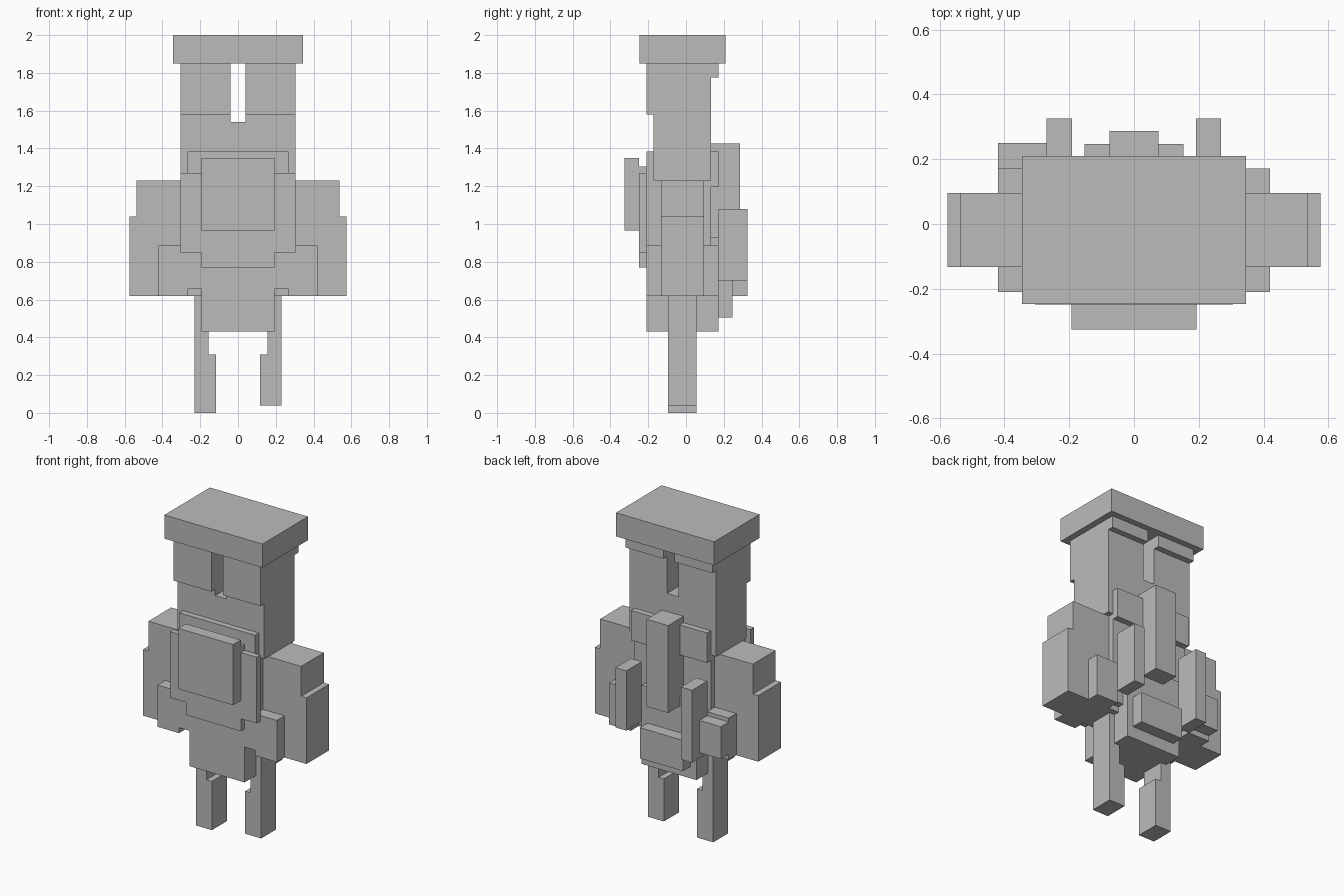
import bpy

old = bpy.data.objects.get("Cube")
if old:
    bpy.data.objects.remove(old, do_unlink=True)

# One plain grey for the whole figure
grey = bpy.data.materials.new("plain grey")
grey.use_nodes = True
colour = (0.5, 0.5, 0.5, 1.0)
grey.diffuse_color = colour
grey.node_tree.nodes["Principled BSDF"].inputs["Base Color"].default_value = colour


def box(name, x, y, z):
    """Box from (min, max) ranges on each axis."""
    bpy.ops.mesh.primitive_cube_add(size=1)
    ob = bpy.context.object
    ob.name = ob.data.name = name
    for v in ob.data.vertices:
        v.co = [r[0] if c < 0 else r[1] for c, r in zip(v.co, (x, y, z))]
    ob.data.materials.append(grey)
    return ob


def pair(name, x, y, z):
    """The same box on the left (+x) and the right (-x)."""
    box("left_" + name, x, y, z)
    box("right_" + name, (-x[1], -x[0]), y, z)


def centred(name, half, y, z):
    box(name, (-half, half), y, z)


# Head: lower block, two uprights with a gap between, brow plates and cap
centred("cap", 0.345, (-0.247, 0.21), (1.85, 2.0))
centred("head_lower", 0.305, (-0.172, 0.133), (1.23, 1.54))
pair("head_upright", (0.04, 0.305), (-0.172, 0.133), (1.54, 1.85))
pair("brow_plate", (0.04, 0.305), (-0.21, -0.172), (1.58, 1.85))
pair("rear_brow", (0.04, 0.305), (0.133, 0.171), (1.775, 1.85))

# Torso and its layered front
centred("torso", 0.268, (-0.172, 0.133), (0.655, 1.23))
centred("front_collar", 0.268, (-0.21, -0.172), (0.655, 1.385))
centred("vest", 0.305, (-0.248, -0.21), (0.85, 1.27))
centred("vest_centre", 0.193, (-0.248, -0.21), (0.77, 1.305))
centred("chest_plate", 0.193, (-0.325, -0.248), (0.965, 1.35))

# Hips
centred("pelvis", 0.193, (-0.21, 0.171), (0.43, 0.885))
centred("hip_bar", 0.268, (-0.135, 0.092), (0.62, 0.70))

# Back: collar, belt, spine pack and hanging pieces
centred("back_collar", 0.268, (0.133, 0.171), (1.195, 1.385))
centred("back_belt", 0.193, (0.133, 0.171), (0.655, 0.93))
centred("spine_pack", 0.076, (0.133, 0.287), (0.87, 1.425))
centred("tail_block", 0.152, (0.171, 0.247), (0.505, 0.70))
box("left_back_strap", (0.192, 0.268), (0.171, 0.325), (0.70, 1.08))
box("right_back_strap", (-0.27, -0.192), (0.171, 0.325), (0.62, 1.08))
box("rear_pouch", (-0.42, -0.268), (0.171, 0.25), (0.655, 0.86))

# Arms and side pouches
pair("arm", (0.268, 0.537), (-0.133, 0.095), (0.62, 1.23))
pair("forearm_guard", (0.537, 0.575), (-0.133, 0.095), (0.62, 1.04))
pair("side_pouch", (0.268, 0.42), (-0.21, 0.171), (0.62, 0.885))

# Legs, the left one slightly raised
pair("leg", (0.155, 0.23), (-0.095, 0.055), (0.30, 0.62))
box("left_foot", (0.117, 0.23), (-0.095, 0.055), (0.04, 0.31))
box("right_foot", (-0.23, -0.117), (-0.095, 0.055), (0.0, 0.31))
